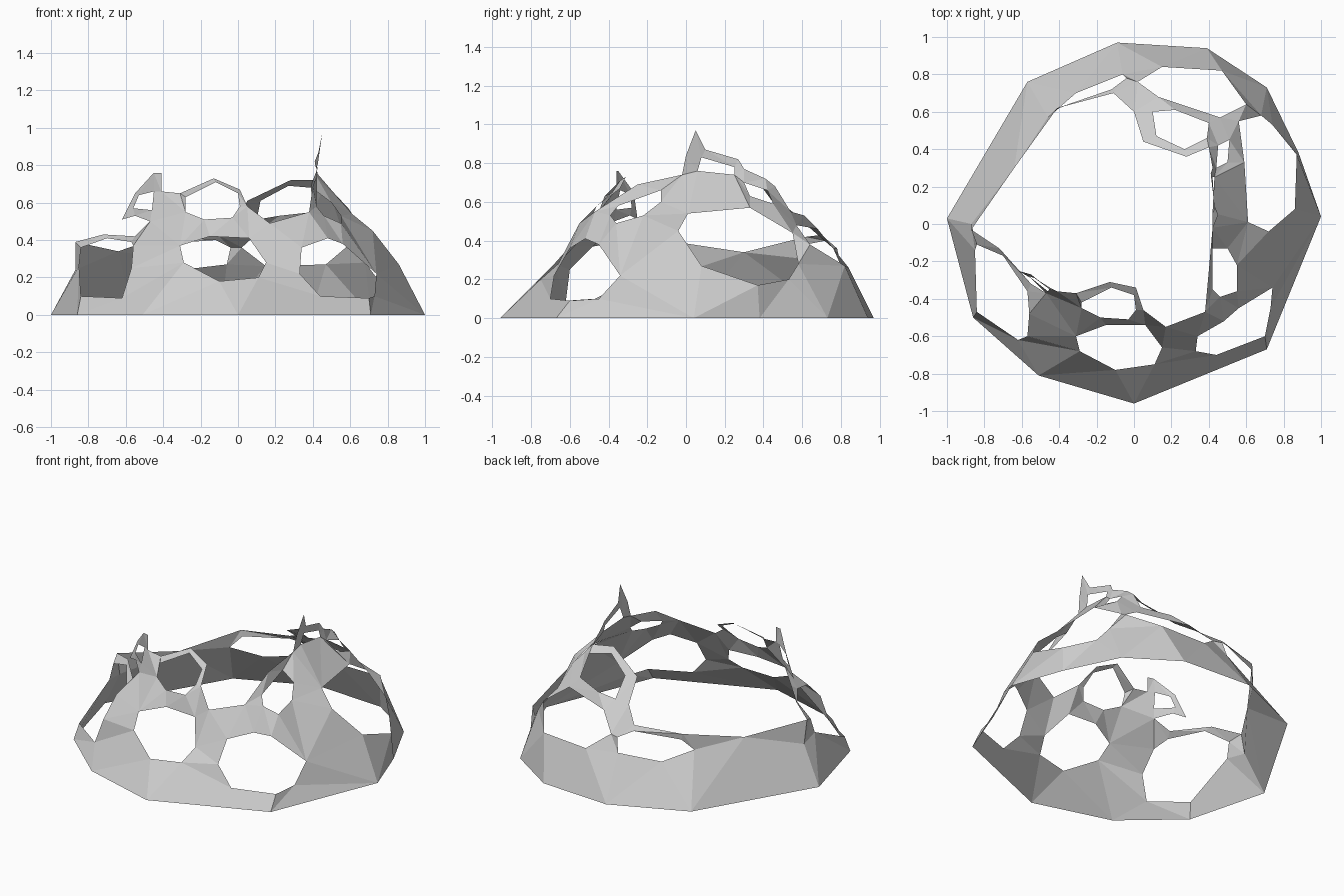
import bpy
from math import atan2, hypot, pi
from mathutils import Vector
from mathutils.geometry import delaunay_2d_cdt

points, flat, edges, openings = [], [], [], []


def unwrap(p):
    """Polar map of the dome: azimuth kept, distance = angle from the zenith."""
    r = hypot(p[0], p[1])
    d = pi / 2 - atan2(p[2], r)
    if p[2] == 0:
        d *= 1.2
    return Vector((p[0] / r * d, p[1] / r * d))


def loop(pts, is_opening=True):
    start, n = len(points), len(pts)
    points.extend(Vector(p) for p in pts)
    flat.extend(unwrap(p) for p in pts)
    edges.extend((start + i, start + (i + 1) % n) for i in range(n))
    if is_opening:
        openings.append(flat[start:])


def inside(q, poly):
    hit = False
    for a, b in zip(poly, poly[1:] + poly[:1]):
        if (a.y > q.y) != (b.y > q.y):
            if q.x < a.x + (q.y - a.y) * (b.x - a.x) / (b.y - a.y):
                hit = not hit
    return hit


# Ground outline
ground = [(-1, .03), (-.86, -.5), (-.51, -.81), (0, -.96), (.71, -.67), (1, .04),
          (.88, .38), (.71, .73), (.39, .94), (-.09, .97), (-.57, .76)]
loop([(x, y, 0) for x, y in ground], False)

# Ragged crown: right side with spike, back loop, low left, left spike, front arch
loop([(.17, -.55, .49), (.38, -.47, .55), (.40, -.25, .69), (.42, -.02, .74),
      (.43, 0, .84), (.45, .05, .97), (.43, .10, .87), (.41, .27, .82),
      (.42, .30, .77), (.40, .41, .72), (.28, .36, .72), (.05, .44, .61),
      (0, .60, .50), (-.11, .70, .43), (-.41, .62, .42), (-.64, .30, .34),
      (-.87, -.03, .39), (-.72, -.13, .43), (-.55, -.32, .42), (-.47, -.37, .50),
      (-.55, -.29, .53), (-.62, -.25, .51), (-.55, -.27, .65), (-.45, -.35, .76),
      (-.41, -.36, .76), (-.41, -.36, .66), (-.31, -.37, .65), (-.13, -.31, .73),
      (.01, -.34, .67), (.05, -.46, .58)])
# Front centre hole
loop([(-.31, -.60, .37), (-.29, -.68, .28), (-.10, -.78, .18), (.11, -.75, .20),
      (.15, -.66, .28), (.06, -.54, .41), (-.15, -.54, .42)])
# Front upper hole
loop([(-.28, -.42, .63), (-.28, -.45, .55), (-.18, -.50, .51), (-.03, -.51, .52),
      (.01, -.46, .58), (0, -.38, .65), (-.12, -.34, .71)])
# Front right hole
loop([(.33, -.68, .22), (.44, -.70, .10), (.70, -.60, .09), (.73, -.45, .10),
      (.74, -.34, .22), (.56, -.45, .38), (.48, -.52, .41), (.34, -.60, .36)])
# Left hole under the thin arch
loop([(-.84, -.11, .36), (-.85, -.14, .26), (-.84, -.47, .10), (-.62, -.62, .09),
      (-.57, -.60, .25), (-.56, -.48, .37), (-.57, -.36, .39), (-.70, -.17, .41)])
# Left spike hole
loop([(-.46, -.36, .56), (-.56, -.28, .57), (-.53, -.29, .64), (-.45, -.34, .66)])
# Large right hole
loop([(.72, -.04, .45), (.61, .01, .54), (.59, .33, .57), (.56, .55, .44),
      (.68, .58, .28), (.74, .53, .20), (.87, .37, .17), (.86, .08, .27)])
# Right upper hole, crown slot and right back slot
loop([(.42, -.13, .66), (.42, -.35, .58), (.46, -.39, .53), (.55, -.36, .49),
      (.55, -.22, .53), (.50, -.13, .60)])
loop([(.42, .06, .76), (.43, .08, .83), (.42, .25, .78), (.43, .25, .74)])
loop([(.44, .30, .70), (.45, .42, .66), (.51, .45, .59), (.50, .33, .63)])
# Back lower hole, back loop hole and low back left hole
loop([(.02, .76, .36), (.15, .84, .26), (.47, .82, .27), (.60, .64, .38),
      (.46, .57, .48), (.13, .68, .46)])
loop([(.12, .47, .61), (.27, .40, .69), (.39, .46, .68), (.40, .54, .55),
      (.22, .61, .53), (.10, .60, .51)])
loop([(-.06, .80, .27), (-.31, .70, .24), (-.46, .57, .31), (-.40, .62, .38),
      (-.12, .72, .40), (-.04, .78, .36)])
# Bend of the left wall
bend = Vector((-.87, 0, .24))
points.append(bend)
flat.append(unwrap(bend))

# Triangulate the shell and drop the faces lying in the openings
# (the crown loop is an opening too)
out, _, tris, origin, _, _ = delaunay_2d_cdt(flat, edges, [], 0, 1e-5)
verts = [points[o[0]] if o else Vector((0, 0, 0)) for o in origin]
faces = []
for t in tris:
    c = sum((out[i] for i in t), Vector((0, 0))) / len(t)
    if all(origin[i] for i in t) and not any(inside(c, h) for h in openings):
        faces.append(tuple(t))

# Keep used vertices only
used = sorted({i for f in faces for i in f})
index = {v: k for k, v in enumerate(used)}
mesh = bpy.data.meshes.new("broken_dome")
mesh.from_pydata([verts[i] for i in used], [], [[index[i] for i in f] for f in faces])
mesh.validate()
mesh.update()
dome = bpy.data.objects.new("broken_dome", mesh)
bpy.context.collection.objects.link(dome)
